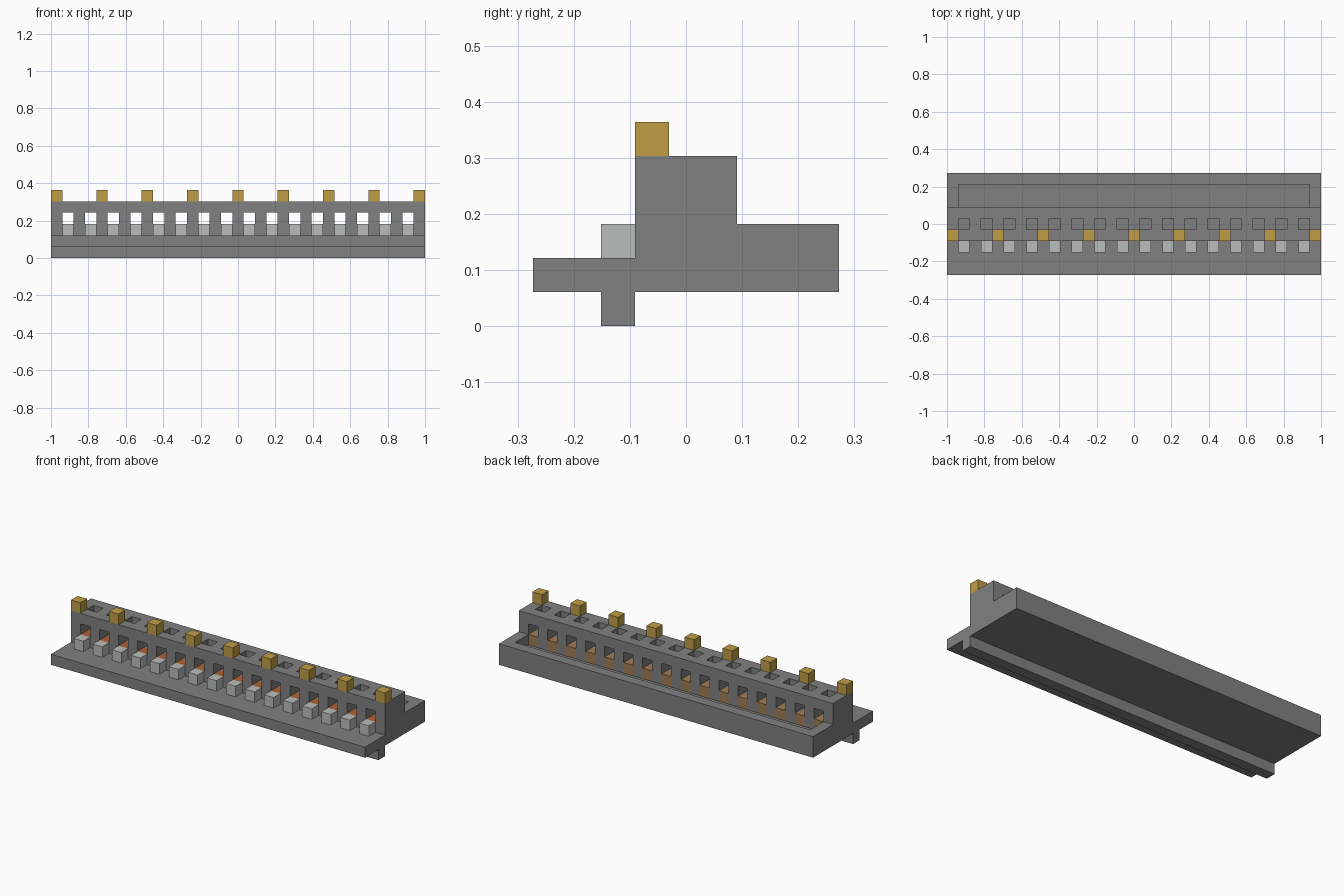
import bpy
import bmesh

cube = bpy.data.objects.get("Cube")
if cube:
    bpy.data.objects.remove(cube, do_unlink=True)

# Grid cell size: 33 x 9 x 6 cells
COLS, ROWS = 33, 9
U = 2 / COLS


def material(name, srgb):
    color = [(c / 255 / 12.92 if c < 11 else ((c / 255 + 0.055) / 1.055) ** 2.4)
             for c in srgb] + [1]
    mat = bpy.data.materials.new(name)
    mat.use_nodes = True
    mat.diffuse_color = color
    mat.node_tree.nodes["Principled BSDF"].inputs["Base Color"].default_value = color
    return mat


grey = material("mid grey", (129, 129, 129))
gold = material("gold", (192, 158, 70))
silver = material("light silver", (187, 190, 188))
copper = material("copper", (175, 98, 52))
bronze = material("bronze tan", (160, 126, 84))


def prisms(name, profile, starts, length, mat):
    """Extrude a (y, z) cell profile along x from every start column."""
    bm = bmesh.new()
    for x in starts:
        ends = [[bm.verts.new(((cx - COLS / 2) * U, (y - ROWS / 2) * U, z * U))
                 for y, z in profile] for cx in (x, x + length)]
        bm.faces.new(ends[0])
        bm.faces.new(ends[1])
        n = len(profile)
        for i in range(n):
            j = (i + 1) % n
            bm.faces.new((ends[0][i], ends[0][j], ends[1][j], ends[1][i]))
    bmesh.ops.recalc_face_normals(bm, faces=bm.faces)
    mesh = bpy.data.meshes.new(name)
    bm.to_mesh(mesh)
    bm.free()
    mesh.materials.append(mat)
    obj = bpy.data.objects.new(name, mesh)
    bpy.context.collection.objects.link(obj)
    return obj


def rect(y0, y1, z0, z1):
    return [(y0, z0), (y1, z0), (y1, z1), (y0, z1)]


def cut(obj, cutter):
    mod = obj.modifiers.new("cut", 'BOOLEAN')
    mod.operation = 'DIFFERENCE'
    mod.solver = 'EXACT'
    mod.object = cutter
    bpy.context.view_layer.objects.active = obj
    bpy.ops.object.modifier_apply(modifier=mod.name)
    bpy.data.objects.remove(cutter, do_unlink=True)


# Body: front shelf, foot rail, tall wall and rear ledge in one section
body = prisms("body", [(0, 1), (2, 1), (2, 0), (3, 0), (3, 1), (9, 1),
                       (9, 3), (6, 3), (6, 5), (3, 5), (3, 2), (0, 2)],
              [0], COLS, grey)

# Trough in the rear ledge
trough = prisms("trough_cutter", rect(6, 8, 2, 3.5), [1], COLS - 2, grey)
cut(body, trough)

# Window slots with a shaft to the top and pockets for the inserts
slots = range(1, COLS, 2)
slot = prisms("slot_cutter", [(2.5, 2), (4, 2), (4, 3), (5, 3), (5, 2), (6.5, 2),
                              (6.5, 4), (5, 4), (5, 5.5), (4, 5.5), (4, 4), (2.5, 4)],
              slots, 1, grey)
cut(body, slot)

# Inserts in each slot and the pegs along the top
prisms("front_keys", rect(2, 3, 2, 3), slots, 1, silver)
prisms("front_contacts", rect(3, 4, 2, 3), slots, 1, copper)
prisms("rear_contacts", rect(5, 6, 2, 3), slots, 1, bronze)
prisms("top_pegs", rect(3, 4, 5, 6), range(0, COLS, 4), 1, gold)
